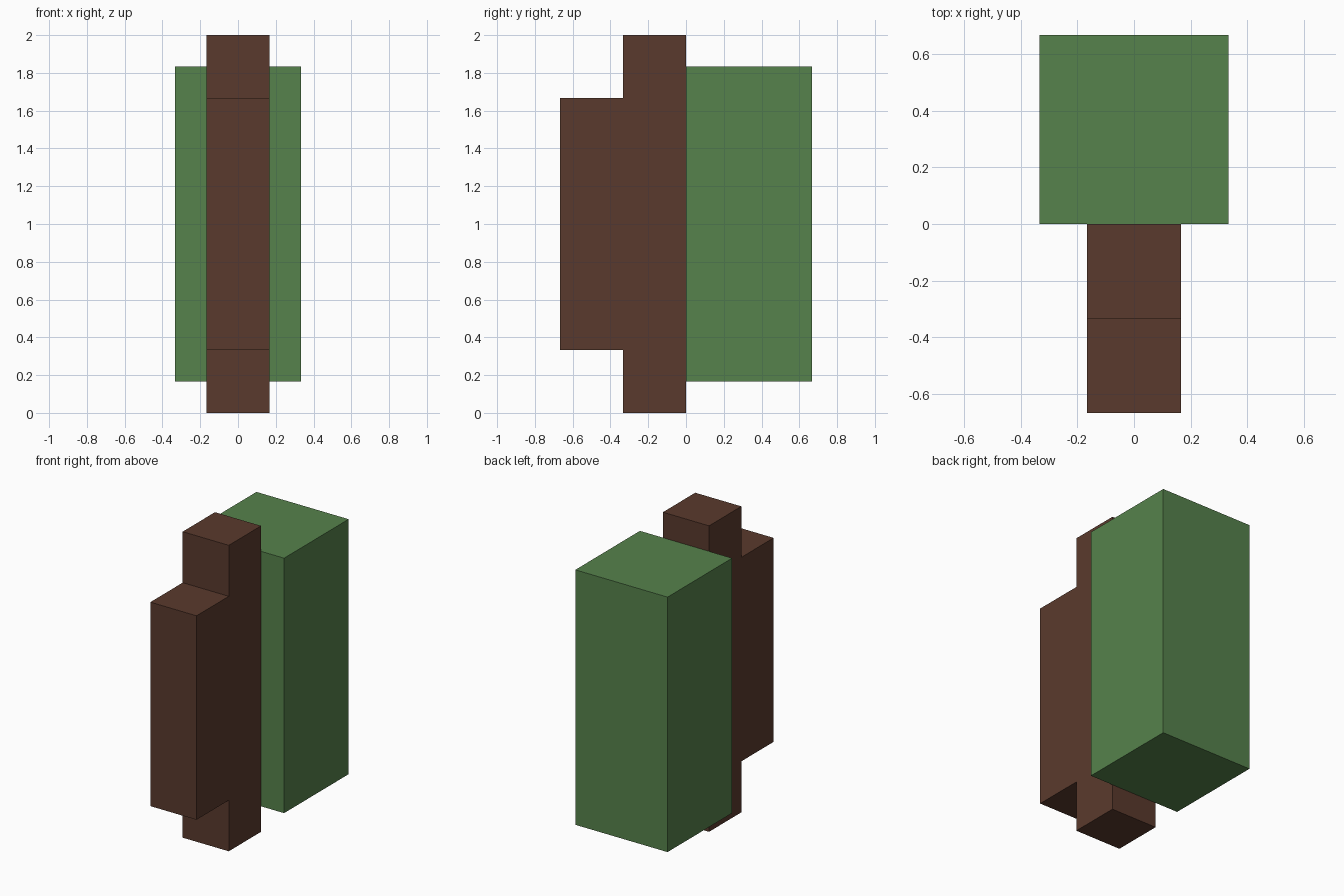
import bpy
import bmesh

cube = bpy.data.objects.get("Cube")
if cube:
    bpy.data.objects.remove(cube, do_unlink=True)


def make_material(name, rgb):
    mat = bpy.data.materials.new(name)
    mat.use_nodes = True
    mat.diffuse_color = (*rgb, 1)
    mat.node_tree.nodes["Principled BSDF"].inputs["Base Color"].default_value = (*rgb, 1)
    return mat


def extrude_profile(name, profile, half_width, mat):
    """Sweep a (y, z) outline from -half_width to +half_width along x."""
    bm = bmesh.new()
    face = bm.faces.new([bm.verts.new((-half_width, y, z)) for y, z in profile])
    swept = bmesh.ops.extrude_face_region(bm, geom=[face])["geom"]
    verts = [v for v in swept if isinstance(v, bmesh.types.BMVert)]
    bmesh.ops.translate(bm, verts=verts, vec=(2 * half_width, 0, 0))
    bmesh.ops.recalc_face_normals(bm, faces=bm.faces)
    mesh = bpy.data.meshes.new(name)
    bm.to_mesh(mesh)
    bm.free()
    mesh.materials.append(mat)
    obj = bpy.data.objects.new(name, mesh)
    bpy.context.collection.objects.link(obj)
    return obj


brown = make_material("bark brown", (0.102, 0.042, 0.026))
green = make_material("leaf green", (0.093, 0.223, 0.072))

U = 1 / 6  # block grid unit

# Stepped brown spine: tall bar with a shorter block on its front
spine = [(0, 0), (0, 12), (-2, 12), (-2, 10), (-4, 10), (-4, 2), (-2, 2), (-2, 0)]
extrude_profile("stepped_spine", [(y * U, z * U) for y, z in spine], U, brown)

# Wide green block behind the spine
block = [(0, 1), (4, 1), (4, 11), (0, 11)]
extrude_profile("rear_block", [(y * U, z * U) for y, z in block], 2 * U, green)
